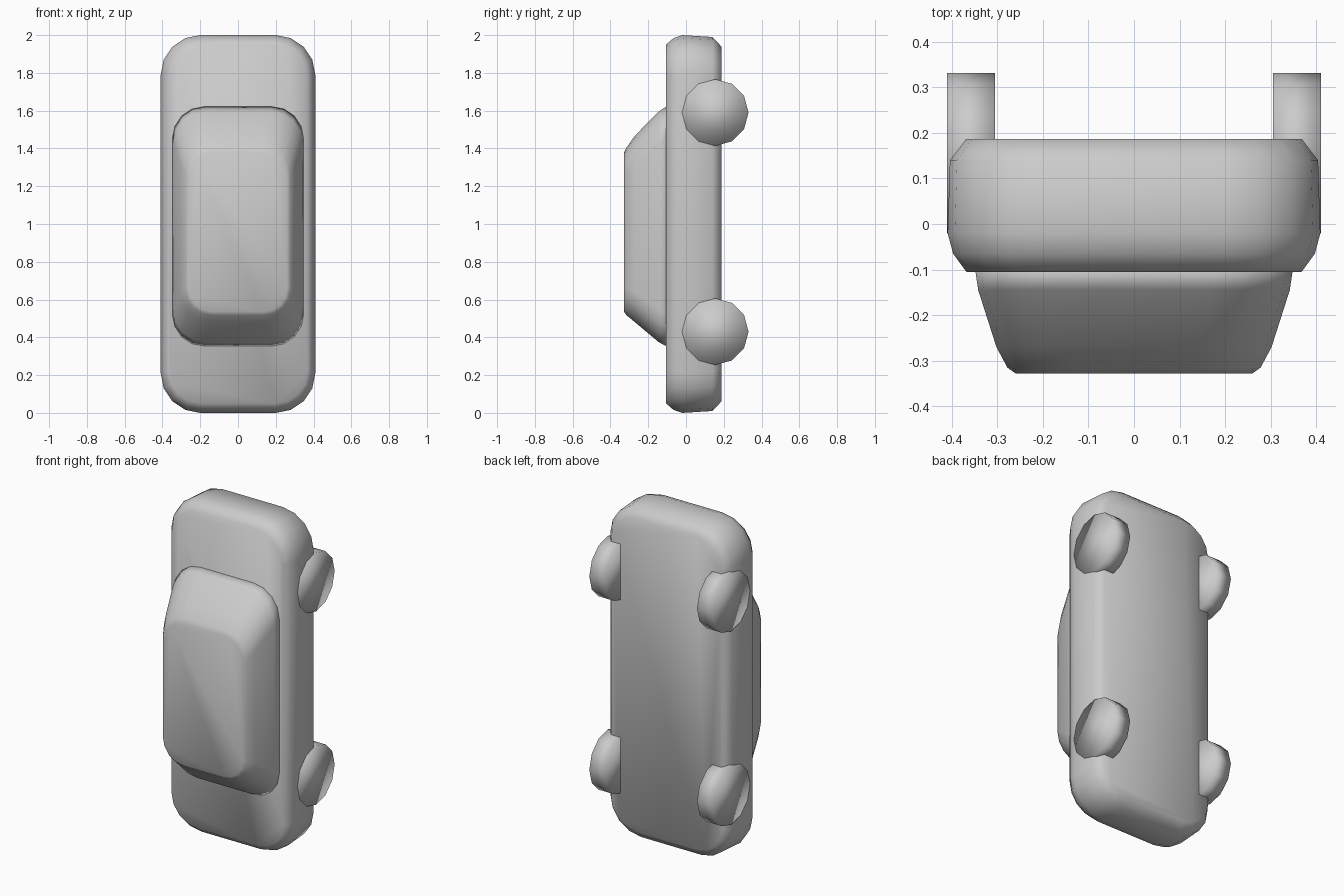
import bpy, bmesh, math

if "Cube" in bpy.data.objects:
    bpy.data.objects.remove(bpy.data.objects["Cube"])

paint = bpy.data.materials.new("plain grey")
paint.diffuse_color = (0.6, 0.6, 0.6, 1)
paint.use_nodes = True
paint.node_tree.nodes["Principled BSDF"].inputs["Base Color"].default_value = paint.diffuse_color


def finish(bm, name):
    bmesh.ops.recalc_face_normals(bm, faces=bm.faces[:])
    for f in bm.faces:
        f.smooth = True
    me = bpy.data.meshes.new(name)
    bm.to_mesh(me)
    bm.free()
    me.materials.append(paint)
    ob = bpy.data.objects.new(name, me)
    bpy.context.collection.objects.link(ob)
    return ob


def loft(name, sections, seg=4):
    """Skin rounded rectangles (y, half width, z low, z high, corner radius)."""
    bm = bmesh.new()
    rings = []
    for y, hw, z0, z1, r in sections:
        ring = []
        corners = [(hw - r, z1 - r), (r - hw, z1 - r), (r - hw, z0 + r), (hw - r, z0 + r)]
        for k, (cx, cz) in enumerate(corners):
            for i in range(seg + 1):
                a = math.pi / 2 * (k + i / seg)
                ring.append(bm.verts.new((cx + r * math.cos(a), y, cz + r * math.sin(a))))
        rings.append(ring)
    n = len(rings[0])
    for a, b in zip(rings, rings[1:]):
        for i in range(n):
            j = (i + 1) % n
            bm.faces.new((a[i], a[j], b[j], b[i]))
    bm.faces.new(rings[0])
    bm.faces.new(rings[-1])
    return finish(bm, name)


# Car body, lying with its floor towards +y
loft("body", [
    (-0.105, 0.368, 0.05, 1.95, 0.17),
    (-0.065, 0.397, 0.015, 1.985, 0.20),
    (-0.02, 0.409, 0.0, 2.0, 0.21),
    (0.14, 0.404, 0.01, 1.99, 0.205),
    (0.187, 0.368, 0.06, 1.94, 0.17),
])

# Tapered cabin
loft("cabin", [
    (-0.09, 0.35, 0.345, 1.632, 0.17),
    (-0.145, 0.342, 0.375, 1.595, 0.17),
    (-0.27, 0.302, 0.48, 1.468, 0.16),
    (-0.315, 0.278, 0.517, 1.405, 0.14),
    (-0.328, 0.26, 0.535, 1.38, 0.125),
])

# Wheels
for side, sx in (("left", -1), ("right", 1)):
    for end, z in (("front", 0.43), ("rear", 1.59)):
        bm = bmesh.new()
        bmesh.ops.create_cone(bm, cap_ends=True, segments=12, radius1=0.176,
                              radius2=0.176, depth=0.105)
        for v in bm.verts:
            x, y, h = v.co
            v.co = (sx * 0.3575 + h, 0.155 + x, z + y)
        finish(bm, f"{end}_{side}_wheel")
